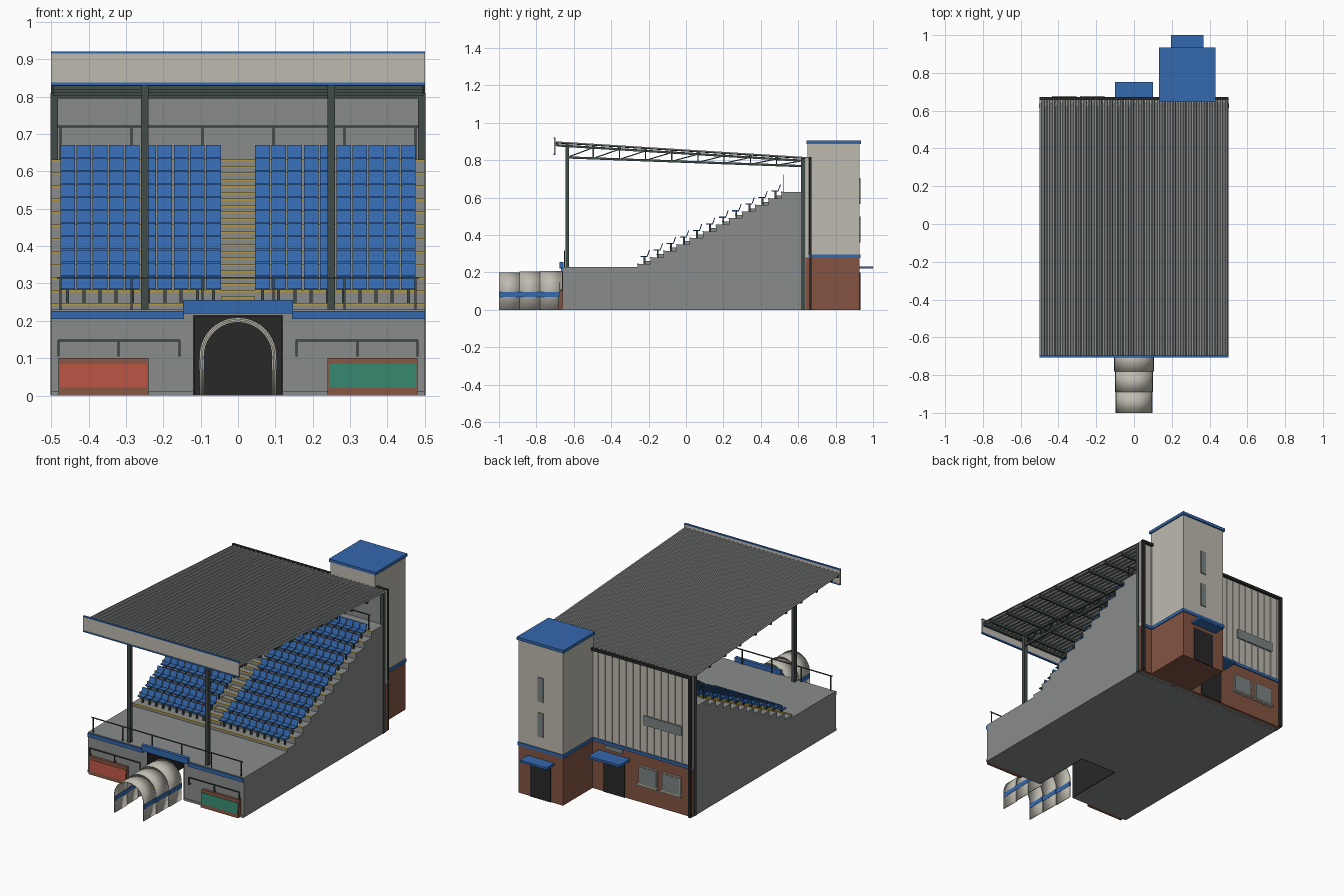
import bpy, bmesh, math
from mathutils import Vector

if "Cube" in bpy.data.objects:
    bpy.data.objects.remove(bpy.data.objects["Cube"])


def material(name, r, g, b):
    m = bpy.data.materials.new(name)
    lin = [((c / 255 + 0.055) / 1.055) ** 2.4 for c in (r, g, b)]
    m.diffuse_color = (*lin, 1)
    m.use_nodes = True
    m.node_tree.nodes["Principled BSDF"].inputs["Base Color"].default_value = m.diffuse_color
    return m


CONCRETE = material("concrete grey", 136, 140, 139)
BLUE = material("club blue", 52, 104, 174)
BEIGE = material("cladding beige", 190, 186, 175)
BRICK = material("brick brown", 132, 84, 66)
STEEL = material("dark steel", 66, 76, 73)
BLACK = material("near black", 40, 40, 40)
YELLOW = material("nosing yellow", 178, 150, 62)
RED = material("board red", 182, 82, 66)
GREEN = material("board green", 52, 132, 108)
GLASS = material("window grey", 122, 130, 131)


def finish(name, bm, *mats):
    bmesh.ops.recalc_face_normals(bm, faces=bm.faces)
    me = bpy.data.meshes.new(name)
    bm.to_mesh(me)
    bm.free()
    for m in mats:
        me.materials.append(m)
    ob = bpy.data.objects.new(name, me)
    bpy.context.collection.objects.link(ob)
    return ob


def add_box(bm, x0, x1, y0, y1, z0, z1, mi=0):
    vs = [bm.verts.new((x, y, z)) for x in (x0, x1) for y in (y0, y1) for z in (z0, z1)]
    for f in ((0, 1, 3, 2), (4, 6, 7, 5), (0, 4, 5, 1), (2, 3, 7, 6), (0, 2, 6, 4), (1, 5, 7, 3)):
        bm.faces.new([vs[i] for i in f]).material_index = mi
    return vs


def boxes(name, mat, *specs):
    bm = bmesh.new()
    for s in specs:
        add_box(bm, *s)
    return finish(name, bm, mat)


def add_beam(bm, p, q, w):
    p, q = Vector(p), Vector(q)
    d = q - p
    rot = d.to_track_quat('Z', 'Y')
    for v in add_box(bm, -w / 2, w / 2, -w / 2, w / 2, 0, d.length):
        v.co = rot @ v.co + p


def beams(name, mat, w, *pairs):
    bm = bmesh.new()
    for p, q in pairs:
        add_beam(bm, p, q, w)
    return finish(name, bm, mat)


def add_prism(bm, pts, x0, x1):
    """Extrude a (y, z) outline along x."""
    a = [bm.verts.new((x0, y, z)) for y, z in pts]
    b = [bm.verts.new((x1, y, z)) for y, z in pts]
    bm.faces.new(a)
    bm.faces.new(b)
    for i in range(len(pts)):
        j = (i + 1) % len(pts)
        bm.faces.new((a[i], a[j], b[j], b[i]))


# Stepped terrace: twelve levels, open tunnel recess in the middle
ROWS, RUN, RISE, Y0, Z0 = 11, 0.07, 0.035, -0.26, 0.245
steps = [(-0.66, 0.23), (Y0, 0.23)]
for i in range(ROWS + 1):
    y, z = Y0 + RUN * i, Z0 + RISE * i
    steps += [(y, z), (y + RUN if i < ROWS else 0.62, z)]
bm = bmesh.new()
for s in (-1, 1):
    add_prism(bm, steps + [(0.62, 0), (-0.66, 0)], s * 0.12, s * 0.5)
add_prism(bm, steps + [(0.62, 0), (-0.3, 0), (-0.3, 0.215), (-0.66, 0.215)], -0.12, 0.12)
finish("terrace", bm, CONCRETE)
boxes("tunnel_lining", BLACK, (-0.12, -0.115, -0.664, -0.3, 0, 0.215), (0.115, 0.12, -0.664, -0.3, 0, 0.215),
      (-0.115, 0.115, -0.305, -0.3, 0, 0.215), (-0.115, 0.115, -0.664, -0.305, 0.21, 0.215))
boxes("wall_plinth", CONCRETE, *[(min(s * .12, s * .5), max(s * .12, s * .5), -.666, -.66, 0, .012) for s in (-1, 1)])

# Aisle half steps and yellow nosings
boxes("aisle_steps", CONCRETE, *[(-0.045, 0.045, Y0 + RUN * (i + .5), Y0 + RUN * (i + 1),
                                  Z0 + RISE * i, Z0 + RISE * (i + .5)) for i in range(ROWS)])
nosings = []
for i in range(ROWS + 1):
    y, z = Y0 + RUN * i, Z0 + RISE * i
    nosings.append((-0.5, 0.5, y - .002, y + .007, z - .004, z + .002))
    if i < ROWS:
        y, z = y + RUN / 2, z + RISE / 2
        nosings.append((-0.045, 0.045, y - .002, y + .007, z - .004, z + .002))
boxes("step_nosings", YELLOW, *nosings)

# Seats: one seat repeated along the row, up the rows and mirrored
bm = bmesh.new()
cx, w = 0.0655, 0.0195
add_box(bm, cx - w, cx + w, -0.243, -0.206, Z0 + .037, Z0 + .043)
for v in add_box(bm, cx - w, cx + w, -0.209, -0.204, Z0 + .043, Z0 + .075):
    v.co.y += (v.co.z - Z0 - .043) * 0.35
add_box(bm, cx - .004, cx + .004, -0.226, -0.216, Z0, Z0 + .037, 1)
seats = finish("seats", bm, BLUE, STEEL)
for n, off in ((10, (0.0434, 0, 0)), (ROWS, (0, RUN, RISE))):
    a = seats.modifiers.new("repeat", 'ARRAY')
    a.count = n
    a.use_relative_offset = False
    a.use_constant_offset = True
    a.constant_offset_displace = off
seats.modifiers.new("mirror", 'MIRROR')

# Railings
for name, y, z0, z1 in (("front_railing", -.65, .23, .315), ("rear_railing", .52, .63, .72)):
    beams(name, STEEL, .005, ((-.485, y, z1), (.485, y, z1)),
          *[((x, y, z0), (x, y, z1)) for x in (-.475, -.285, -.095, .095, .285, .475)])
for s, side in ((-1, "left"), (1, "right")):
    beams(side + "_wall_rail", STEEL, .005, ((s * .155, -.675, .147), (s * .482, -.675, .147)),
          *[((s * x, -.675, .105), (s * x, -.675, .147)) for x in (.157, .32, .48)],
          *[((s * x, -.675, .107), (s * x, -.66, .107)) for x in (.157, .32, .48)])

# Front wall bands, tunnel sign and pitch-side boards
boxes("wall_band", BLUE, (-.5, -.145, -.667, -.66, .205, .226), (.145, .5, -.667, -.66, .205, .226))
boxes("tunnel_sign", BLUE, (-.147, .147, -.675, -.655, .22, .255))
for s, mat, side in ((-1, RED, "left"), (1, GREEN, "right")):
    bm = bmesh.new()
    add_prism(bm, [(-.66, 0), (-.685, 0), (-.675, .1), (-.66, .1)], s * .24, s * .48)
    finish(side + "_board_frame", bm, BRICK)
    bm = bmesh.new()
    add_prism(bm, [(-.68, .022), (-.686, .022), (-.6795, .084), (-.67, .084)], s * .243, s * .477)
    finish(side + "_board_panel", bm, mat)

# Telescopic arched tunnel
for k, (r, y0, y1) in enumerate(((.101, -.78, -.665), (.097, -.89, -.78), (.093, -1.0, -.89))):
    arc = [(-r, 0)] + [(-r * math.cos(math.pi * i / 20), .105 + r * math.sin(math.pi * i / 20)) for i in range(21)] + [(r, 0)]
    bm = bmesh.new()
    a, b = [[bm.verts.new((x, y, z)) for x, z in arc] for y in (y0, y1)]
    for i in range(len(arc) - 1):
        bm.faces.new((a[i], a[i + 1], b[i + 1], b[i]))
    ob = finish("tunnel_section_%d" % (k + 1), bm, BEIGE)
    m = ob.modifiers.new("thickness", 'SOLIDIFY')
    m.thickness, m.offset = .005, 0
    bpy.context.view_layer.objects.active = ob
    ob.select_set(True)
    bpy.ops.object.shade_smooth_by_angle(angle=math.radians(35))
    ob.select_set(False)
    boxes("tunnel_stripe_%d" % (k + 1), BLUE, *[(s * r - .004, s * r + .004, y0, y1, .07, .096) for s in (-1, 1)])


# Corrugated sloping roof
def roof_z(y):
    return 0.9 - (y + 0.7) * 0.0625


bm = bmesh.new()
n = 36
prof = []
for i in range(n):
    x = -.5 + i / n
    prof += [(x, 0), (x + .35 / n, 0), (x + .5 / n, .007), (x + .85 / n, .007)]
prof.append((.5, 0))
a, b = [[bm.verts.new((x, y, roof_z(y) + h - .006)) for x, h in prof] for y in (-.7, .665)]
for i in range(len(prof) - 1):
    bm.faces.new((a[i], a[i + 1], b[i + 1], b[i]))
roof = finish("roof_sheet", bm, CONCRETE)
roof.modifiers.new("thickness", 'SOLIDIFY').thickness = .004
boxes("roof_fascia", BEIGE, (-.5, .5, -.706, -.698, .836, .915))
boxes("fascia_trim", BLUE, (-.5, .5, -.708, -.697, .915, .921), (-.5, .5, -.708, -.697, .829, .837))

# Purlins, trusses and columns
nodes = [-.636 + .14 * k for k in range(10)]
boxes("roof_purlins", STEEL, *[(-.495, .495, y - .007, y + .007, roof_z(y) - .024, roof_z(y) - .009) for y in nodes + [-.69]])


def low(y):
    return .815 - (y + .636) * .037


for s, side in ((-1, "left"), (1, "right")):
    x = s * .25
    bm = bmesh.new()
    add_beam(bm, (x, -.69, roof_z(-.69) - .02), (x, .63, roof_z(.63) - .02), .012)
    add_beam(bm, (x, -.636, low(-.636)), (x, .63, low(.63)), .012)
    for p, q in zip(nodes, nodes[1:]):
        add_beam(bm, (x, q, low(q)), (x, q, roof_z(q) - .02), .006)
        add_beam(bm, (x, p, low(p)), (x, q, roof_z(q) - .02), .006)
    finish(side + "_truss", bm, STEEL)
    boxes(side + "_front_column", STEEL, (x - .01, x + .01, -.645, -.625, .23, .885))
boxes("rear_columns", STEEL, *[(x - .01, x + .01, .615, .637, 0, .81) for x in (-.492, -.25, .25, .492)])

# Rear wall: inner lining, brick base, ribbed cladding
boxes("rear_inner_wall", CONCRETE, (-.498, .498, .621, .64, 0, .812))
boxes("rear_brick_base", BRICK, (-.5, .5, .64, .657, 0, .28))
boxes("rear_cladding", BEIGE, (-.5, .5, .64, .654, .28, .81),
      *[(-.48 + .045 * i, -.472 + .045 * i, .654, .659, .29, .81) for i in range(22)])
boxes("rear_band", BLUE, (-.5, .5, .654, .664, .278, .295))
boxes("gutter", BLACK, (-.5, .5, .657, .672, .803, .818))
boxes("downpipes", BLACK, *[(x - .008, x + .008, .657, .672, 0, .805) for x in (-.49, .49)])
boxes("rear_door", BLACK, (-.07, .07, .655, .662, 0, .2))
boxes("rear_door_canopy", BLUE, (-.1, .1, .655, .752, .218, .232))
boxes("rear_door_plate", GLASS, (-.055, .055, .655, .663, .25, .275))
boxes("rear_window_frames", BEIGE, (-.43, -.31, .655, .664, .11, .215), (-.28, -.16, .655, .664, .11, .215),
      (-.435, -.305, .655, .678, .103, .111), (-.285, -.155, .655, .678, .103, .111))
boxes("rear_windows", GLASS, (-.424, -.316, .66, .667, .116, .209), (-.274, -.166, .66, .667, .116, .209),
      (-.435, -.19, .65, .663, .455, .51))

# Stair tower
boxes("tower_brick_base", BRICK, (.14, .425, .65, .927, 0, .28))
boxes("tower_upper", BEIGE, (.14, .425, .65, .927, .28, .89))
boxes("tower_band", BLUE, (.135, .43, .645, .932, .276, .295))
boxes("tower_cap", BLUE, (.132, .432, .645, .935, .888, .905))
boxes("tower_windows", GLASS, (.265, .3, .924, .932, .36, .5), (.265, .3, .924, .932, .565, .705))
boxes("tower_door", BLACK, (.217, .348, .925, .932, 0, .2))
boxes("tower_door_canopy", BLUE, (.195, .367, .925, 1.0, .22, .232))
